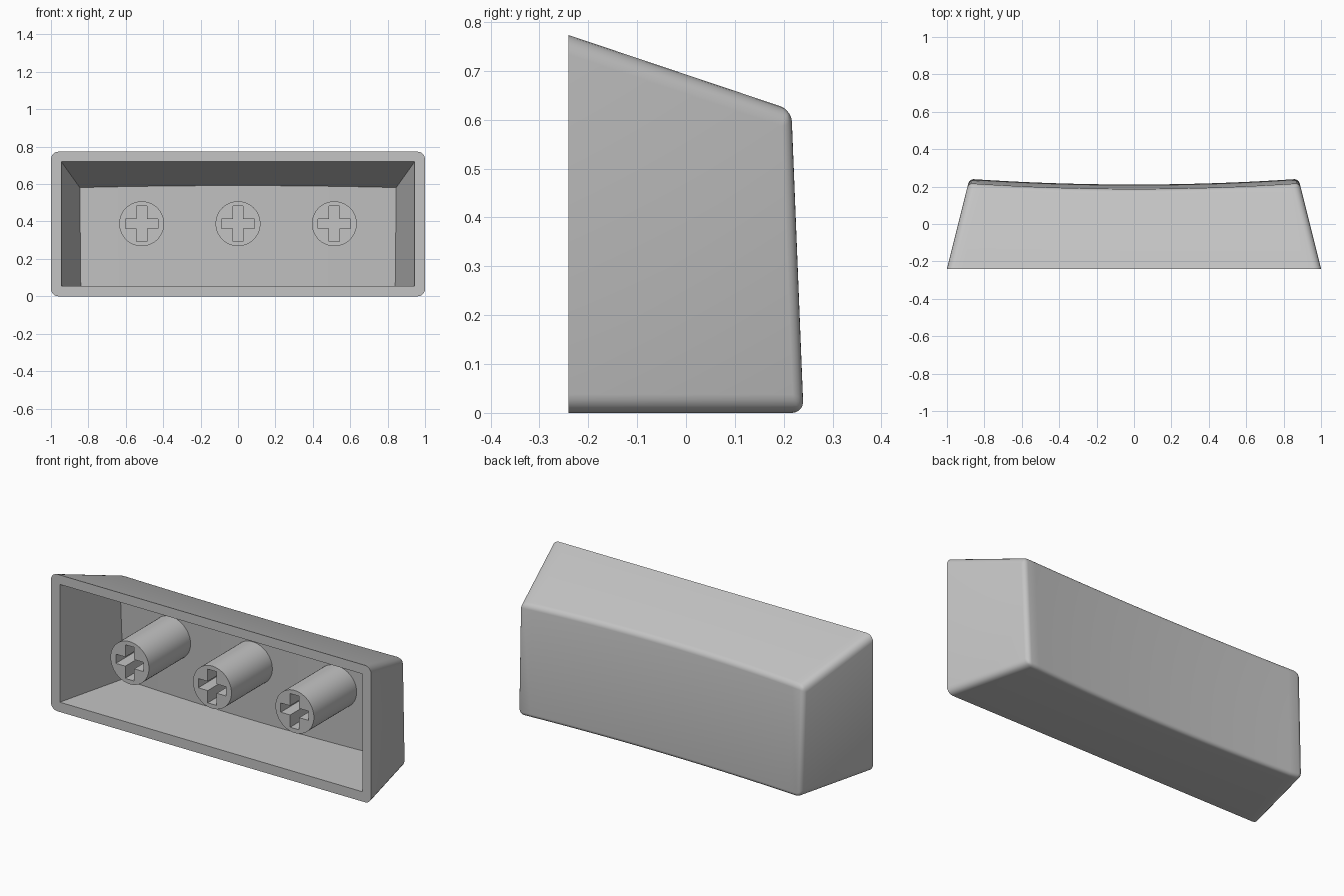
import bpy
import bmesh
from math import pi
from mathutils import Matrix

if "Cube" in bpy.data.objects:
    bpy.data.objects.remove(bpy.data.objects["Cube"])

RIM_Y = -0.24        # plane of the open side
SAG = 0.03           # depth of the dished back
STEP = 24            # columns across the width

grey = bpy.data.materials.new("light grey plastic")
grey.use_nodes = True
grey.diffuse_color = (0.55, 0.55, 0.55, 1)
bsdf = grey.node_tree.nodes["Principled BSDF"]
bsdf.inputs["Base Color"].default_value = grey.diffuse_color
bsdf.inputs["Roughness"].default_value = 0.6


def finish(bm, name):
    bmesh.ops.recalc_face_normals(bm, faces=bm.faces)
    mesh = bpy.data.meshes.new(name)
    bm.to_mesh(mesh)
    bm.free()
    mesh.materials.append(grey)
    ob = bpy.data.objects.new(name, mesh)
    bpy.context.collection.objects.link(ob)
    return ob


def dished_block(name, half_width, low, high, slope, front, back, round_edges=False):
    """Tapered block whose back is a shallow trough across the width."""
    bm = bmesh.new()
    weight = bm.edges.layers.float.new("bevel_weight_edge")
    columns = []
    for i in range(STEP + 1):
        u = 2 * i / STEP - 1
        sag = SAG * (1 - u * u)
        top = (high - slope * (back - sag - RIM_Y)) / (1 - 0.04 * slope)

        def point(y, z, edge_y):
            return bm.verts.new((u * (half_width - 0.25 * (edge_y - RIM_Y)), y, z))

        y_low, y_top = back - 0.04 * low, back - 0.04 * top
        columns.append([
            point(front, low, front),
            point(y_low - sag, low, y_low),
            point(y_top - sag, top, y_top),
            point(front, high - slope * (front - RIM_Y), front)])
    for a, b in zip(columns, columns[1:]):
        for j in range(4):
            k = (j + 1) % 4
            bm.faces.new((a[j], a[k], b[k], b[j]))
    bm.faces.new(columns[0])
    bm.faces.new(columns[-1])
    if round_edges:
        # Round the four corners fully and the back border more tightly
        for end in (columns[0], columns[-1]):
            for j, w in ((0, 1), (1, 0.6), (2, 1)):
                bm.edges.get((end[j], end[j + 1]))[weight] = w
        for a, b in zip(columns, columns[1:]):
            for j in (1, 2):
                bm.edges.get((a[j], b[j]))[weight] = 0.6
    return finish(bm, name)


def apply(ob, modifier):
    bpy.context.view_layer.objects.active = ob
    bpy.ops.object.modifier_apply(modifier=modifier.name)


def cut(ob, cutter):
    mod = ob.modifiers.new("cut", "BOOLEAN")
    mod.operation = "DIFFERENCE"
    mod.solver = "EXACT"
    mod.object = cutter
    apply(ob, mod)
    bpy.data.objects.remove(cutter)


def smooth(ob):
    bpy.ops.object.select_all(action="DESELECT")
    ob.select_set(True)
    bpy.context.view_layer.objects.active = ob
    bpy.ops.object.shade_smooth_by_angle(angle=pi / 6)


def box(name, size, centre):
    bm = bmesh.new()
    bmesh.ops.create_cube(bm, size=1, matrix=Matrix.Translation(centre) @ Matrix.Diagonal((*size, 1)))
    return finish(bm, name)


# Hollow cap shell
shell = dished_block("cap_shell", 1, 0, 0.773, 0.336, RIM_Y, 0.242, True)
bevel = shell.modifiers.new("round", "BEVEL")
bevel.limit_method = "WEIGHT"
bevel.width = 0.038
bevel.segments = 5
apply(shell, bevel)
cut(shell, dished_block("cavity", 0.945, 0.055, 0.72, 0.35, RIM_Y - 0.06, 0.18))
smooth(shell)

# Three mounting stems with cross sockets
STEM_Z, STEM_FRONT, STEM_BACK = 0.388, -0.23, 0.17
for name, x in (("right_stem", -0.515), ("middle_stem", 0), ("left_stem", 0.515)):
    bm = bmesh.new()
    place = Matrix.Translation((x, (STEM_FRONT + STEM_BACK) / 2, STEM_Z))
    bmesh.ops.create_cone(bm, cap_ends=True, segments=48, radius1=0.12, radius2=0.12,
                          depth=STEM_BACK - STEM_FRONT,
                          matrix=place @ Matrix.Rotation(pi / 2, 4, "X"))
    stem = finish(bm, name)
    for size in ((0.174, 0.4, 0.052), (0.056, 0.4, 0.19)):
        cut(stem, box("socket", size, (x, STEM_FRONT, STEM_Z)))
    smooth(stem)
